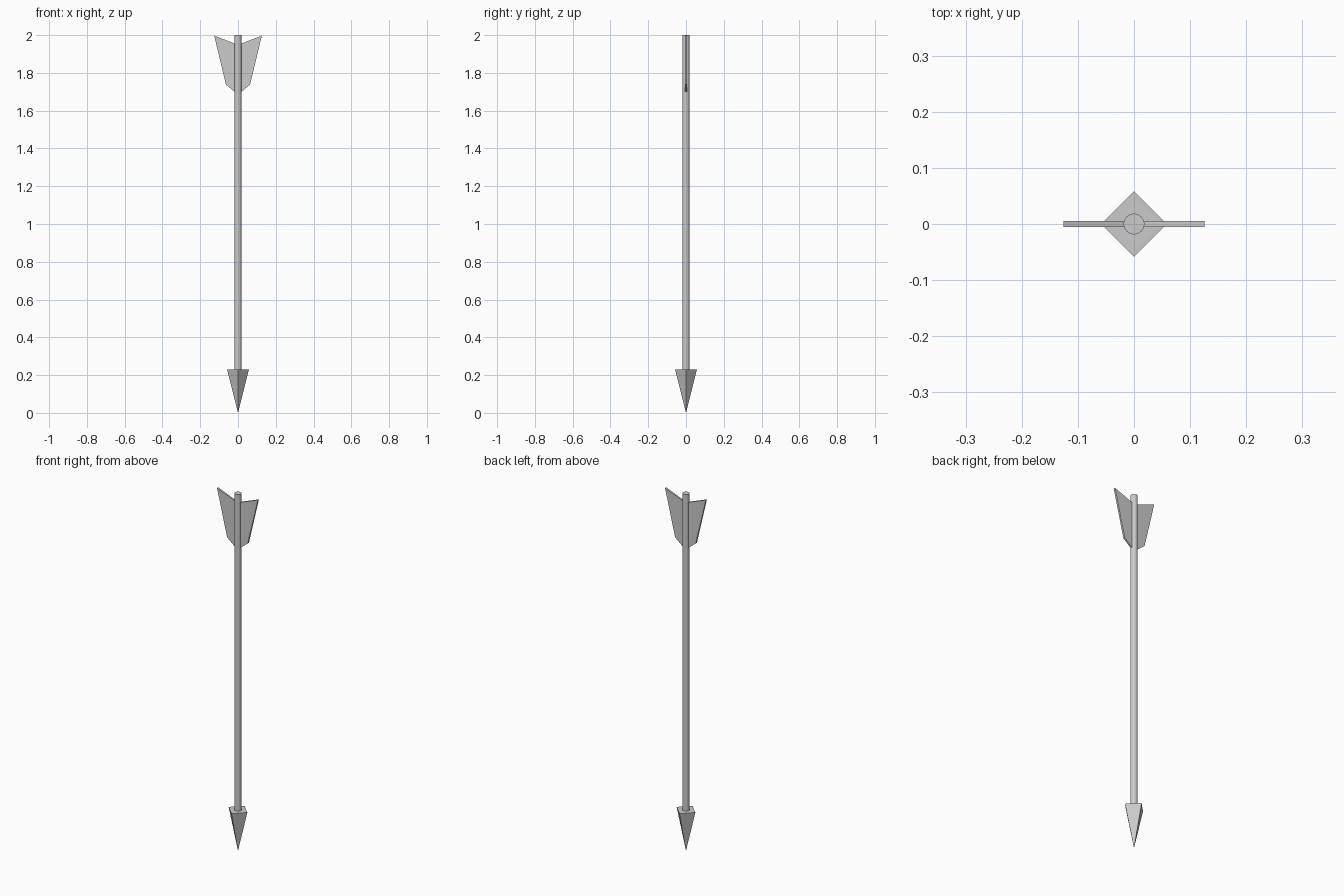
import bpy, bmesh, math

if "Cube" in bpy.data.objects:
    bpy.data.objects.remove(bpy.data.objects["Cube"])

# Shaft, slightly embedded in the head
bpy.ops.mesh.primitive_cylinder_add(vertices=32, radius=0.0185, depth=1.78, location=(0, 0, 1.11))
shaft = bpy.context.object
shaft.name = "shaft"
bpy.ops.object.shade_smooth_by_angle(angle=math.radians(35))

# Four-sided pointed head, corners on the axes, tip down
bpy.ops.mesh.primitive_cone_add(vertices=4, radius1=0, radius2=0.058, depth=0.23,
                                end_fill_type='TRIFAN', location=(0, 0, 0.115))
bpy.context.object.name = "arrowhead"


def fin(name, side):
    """Thin plate in the xz plane, extruded in y."""
    profile = [(0.012, 1.695), (0.064, 1.738), (0.126, 1.997), (0.012, 1.953)]
    bm = bmesh.new()
    face = bm.faces.new([bm.verts.new((side * x, -0.005, z)) for x, z in profile])
    ext = bmesh.ops.extrude_face_region(bm, geom=[face])
    new = [v for v in ext["geom"] if isinstance(v, bmesh.types.BMVert)]
    bmesh.ops.translate(bm, verts=new, vec=(0, 0.01, 0))
    bmesh.ops.recalc_face_normals(bm, faces=bm.faces)
    mesh = bpy.data.meshes.new(name)
    bm.to_mesh(mesh)
    bm.free()
    bpy.context.collection.objects.link(bpy.data.objects.new(name, mesh))


# Pair of tail fins
fin("fin_right", 1)
fin("fin_left", -1)
